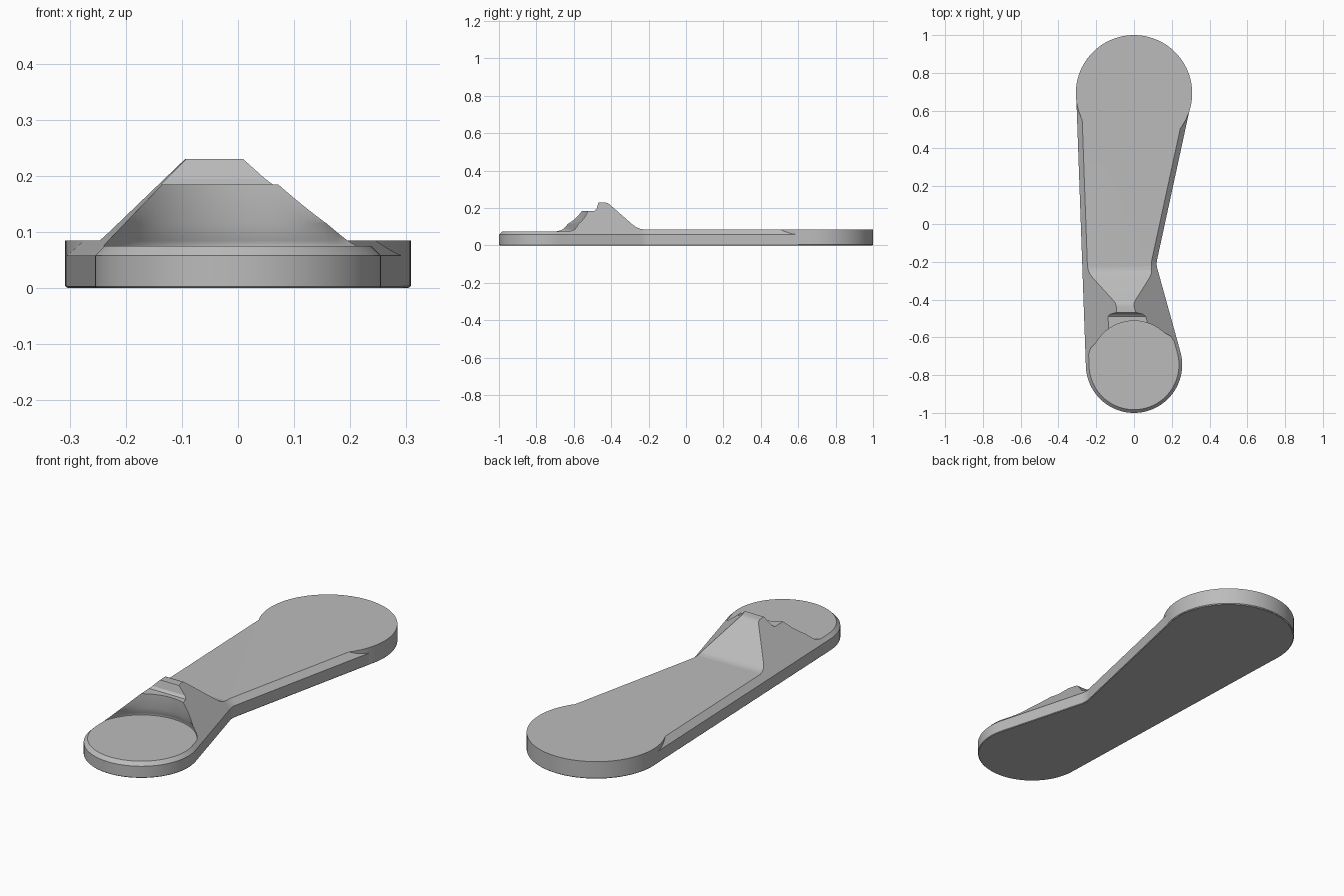
import bpy, bmesh, math
from mathutils import Vector

cube = bpy.data.objects.get("Cube")
if cube:
    bpy.data.objects.remove(cube, do_unlink=True)

grey = bpy.data.materials.new("plain_grey")
grey.use_nodes = True
colour = (0.5, 0.5, 0.5, 1)
grey.diffuse_color = colour
grey.node_tree.nodes["Principled BSDF"].inputs["Base Color"].default_value = colour


def loft(name, rings):
    """Closed solid through rings that share a point count."""
    bm = bmesh.new()
    loops = [[bm.verts.new(p) for p in ring] for ring in rings]
    n = len(loops[0])
    for low, high in zip(loops, loops[1:]):
        for i in range(n):
            j = (i + 1) % n
            bm.faces.new((low[i], low[j], high[j], high[i]))
    bm.faces.new(loops[0][::-1])
    bm.faces.new(loops[-1])
    bmesh.ops.recalc_face_normals(bm, faces=bm.faces)
    mesh = bpy.data.meshes.new(name)
    bm.to_mesh(mesh)
    bm.free()
    mesh.materials.append(grey)
    obj = bpy.data.objects.new(name, mesh)
    bpy.context.collection.objects.link(obj)
    return obj


def arc(centre, radius, start, end, steps):
    return [(centre.x + radius * math.cos(a), centre.y + radius * math.sin(a))
            for a in (start + (end - start) * i / steps for i in range(steps + 1))]


def lathe(name, centre, profile, steps=96):
    return loft(name, [[(x, y, z) for x, y in arc(centre, r, 0, math.tau, steps)[:-1]]
                       for r, z in profile])


def side_prism(name, points):
    return loft(name, [[(x, y, z) for y, z in points] for x in (-0.5, 0.5)])


def combine(target, other, operation):
    mod = target.modifiers.new(operation, 'BOOLEAN')
    mod.object, mod.operation, mod.solver = other, operation, 'EXACT'
    bpy.context.view_layer.objects.active = target
    bpy.ops.object.modifier_apply(modifier=mod.name)
    bpy.data.objects.remove(other, do_unlink=True)


# Plan outline: two end circles, one straight side, one waisted side
back, back_r = Vector((0, 0.692)), 0.308
front, front_r = Vector((0, -0.745)), 0.255
waist, waist_r = Vector((0.22, -0.21)), 0.1
loft_r = back_r - 0.002


def waist_tangent(centre, radius, side):
    v = centre - waist
    return math.atan2(v.y, v.x) + side * math.acos(-(radius + waist_r) / v.length)


straight = math.pi + math.asin((loft_r - front_r) / (back - front).length)
upper = waist_tangent(back, loft_r, -1)
lower = waist_tangent(front, front_r, 1)


def outline(inset, z):
    pts = arc(front, front_r - inset, straight, math.tau + lower, 64)
    pts += arc(waist, -(waist_r + inset), lower, upper, 12)
    pts += arc(back, loft_r - inset, upper, straight, 64)
    return [(x, y, z) for x, y in pts]


# Body with sides leaning in at 45 degrees above the upright rim
body = loft("body", [outline(0.003, 0), outline(0, 0.003),
                     outline(0, 0.058), outline(0.177, 0.235)])

# Round upright back end
back_end = lathe("back_end", back, [(back_r - 0.003, 0.001), (back_r, 0.004), (back_r, 0.12)])
combine(body, back_end, 'UNION')

# Flat deck and sloping hump
deck = side_prism("deck_shape", [
    (-1.1, -0.1), (1.1, -0.1), (1.1, 0.085), (-0.22, 0.085), (-0.245, 0.089),
    (-0.265, 0.097), (-0.285, 0.111), (-0.405, 0.216), (-0.418, 0.226),
    (-0.435, 0.23), (-1.1, 0.23)])
combine(body, deck, 'INTERSECT')

# Round recess at the front, slightly undercut at its foot
recess = lathe("recess_shape", front, [(0.246, 0.075), (0.246, 0.085),
                                       (0.232, 0.115), (0.232, 0.3)])
combine(body, recess, 'DIFFERENCE')

# Ledge in front of the hump crest
ledge = side_prism("ledge_shape", [(-0.8, 0.185), (-0.49, 0.185), (-0.478, 0.195),
                                   (-0.46, 0.26), (-0.8, 0.26)])
combine(body, ledge, 'DIFFERENCE')

# Smooth curves, crisp edges
bpy.ops.object.select_all(action='DESELECT')
body.select_set(True)
bpy.context.view_layer.objects.active = body
bpy.ops.object.shade_smooth_by_angle(angle=math.radians(30))
weighted = body.modifiers.new("weighted_normals", 'WEIGHTED_NORMAL')
weighted.keep_sharp = True
